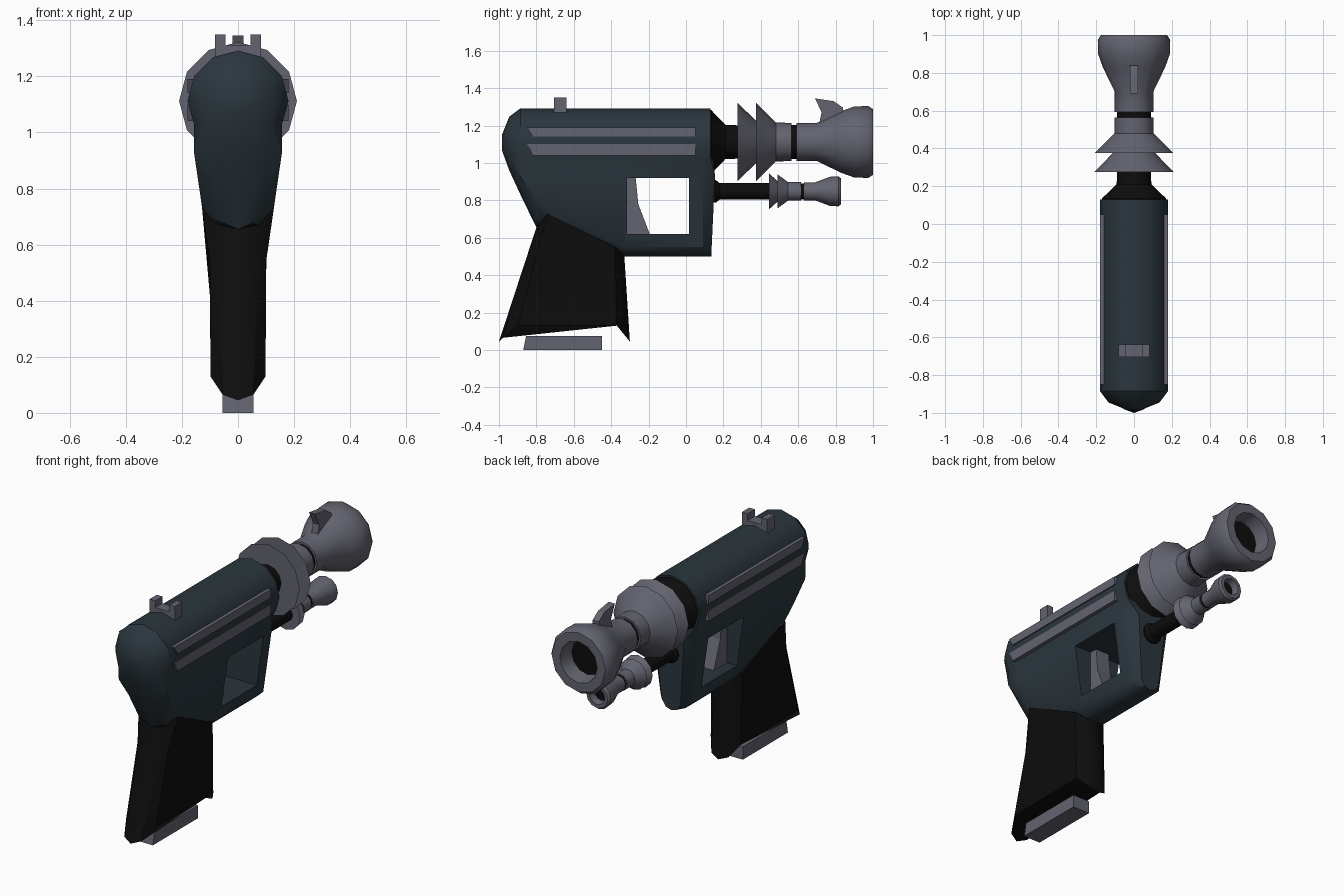
import bpy, bmesh, math
from mathutils import Vector

cube = bpy.data.objects.get("Cube")
if cube:
    bpy.data.objects.remove(cube, do_unlink=True)


def material(name, color):
    m = bpy.data.materials.new(name)
    m.use_nodes = True
    m.diffuse_color = (*color, 1)
    m.node_tree.nodes["Principled BSDF"].inputs["Base Color"].default_value = (*color, 1)
    return m


BLUE = material("dark slate blue", (0.024, 0.037, 0.047))
GREY = material("metal grey", (0.125, 0.125, 0.16))
BLACK = material("matte black", (0.004, 0.004, 0.004))


def finish(name, bm, mat, angle=None):
    bmesh.ops.recalc_face_normals(bm, faces=bm.faces)
    mesh = bpy.data.meshes.new(name)
    bm.to_mesh(mesh)
    bm.free()
    mesh.materials.append(mat)
    obj = bpy.data.objects.new(name, mesh)
    bpy.context.collection.objects.link(obj)
    if angle:
        smooth(obj, angle)
    return obj


def smooth(obj, angle):
    obj.data.shade_smooth()
    obj.data.set_sharp_from_angle(angle=math.radians(angle))


def loft(name, rings, mat, angle=None, caps=True):
    """Skin a list of closed rings that share a point count."""
    bm = bmesh.new()
    loops = [[bm.verts.new(p) for p in ring] for ring in rings]
    n = len(loops[0])
    for a, b in zip(loops, loops[1:]):
        for i in range(n):
            j = (i + 1) % n
            bm.faces.new((a[i], a[j], b[j], b[i]))
    if caps:
        bm.faces.new(loops[0])
        bm.faces.new(loops[-1])
    return finish(name, bm, mat, angle)


def mirror_ring(half):
    """Close a half ring whose first and last points lie on x = 0."""
    return half + [(-x, y, z) for x, y, z in reversed(half[1:-1])]


def lathe(name, z, profile, mat):
    """Twelve-sided turning along y from (y, radius) pairs."""
    steps = [k * math.tau / 12 for k in range(12)]
    rings = [[(r * math.cos(a), y, z + r * math.sin(a)) for a in steps]
             for y, r in profile]
    return loft(name, rings, mat, 35)


def slab(name, outline, x0, x1, mat):
    """Side outline of (y, z) points extruded between two x values."""
    return loft(name, [[(x, y, z) for y, z in outline] for x in (x0, x1)], mat)


def box(name, x0, x1, y0, y1, z0, z1, mat):
    return slab(name, [(y0, z0), (y1, z0), (y1, z1), (y0, z1)], x0, x1, mat)


# Body: round top, sides tapering down, rounded underside
AXIS, RADIUS = 1.112, 0.18


def section(y, side_z, low_z, s=1.0):
    half = [(RADIUS * s * math.cos(math.radians(a)), y,
             AXIS + RADIUS * s * math.sin(math.radians(a))) for a in (90, 60, 30, 0)]
    half[0] = (0, y, half[0][2])
    for z in (1.03, 0.93):
        half.append((0.157 * s, y, max(z, side_z)))
    w = min(0.157, 0.1 + (side_z - 0.54) * 0.146) * s
    half += [(w, y, side_z), (w * 0.6, y, low_z + (side_z - low_z) * 0.25), (0, y, low_z)]
    return mirror_ring(half)


stations = [(-0.985, 1.09, 1.07, 0.2), (-0.945, 1.035, 0.96, 0.75),
            (-0.885, 0.925, 0.83), (-0.8, 0.8, 0.655), (-0.74, 0.73, 0.64),
            (-0.33, 0.55, 0.5), (0.09, 0.55, 0.5)]
rings = [section(*s) for s in stations]
nose = []
for x, y, z in section(0.13, 0.55, 0.5):
    low = z < 1.0
    nose.append((x * (0.6 if low else 1), 0.135 + 0.02 * min(1, (z - 0.5) / 0.43) if low else 0.13, z))
rings.append(nose)
body = loft("body", rings, BLUE)

# Trigger opening
cutter = box("opening_cutter", -0.4, 0.4, -0.315, 0.015, 0.62, 0.92, BLUE)
cutter.hide_render = True
mod = body.modifiers.new("opening", "BOOLEAN")
mod.operation, mod.solver, mod.object = "DIFFERENCE", "EXACT", cutter
bpy.context.view_layer.objects.active = body
bpy.ops.object.modifier_apply(modifier="opening")
bpy.data.objects.remove(cutter, do_unlink=True)
smooth(body, 35)

slab("trigger", [(-0.33, 0.93), (-0.27, 0.93), (-0.255, 0.78), (-0.19, 0.61), (-0.33, 0.61)],
     -0.045, 0.045, GREY)

# Grip: rounded front, back and base, with a sloping top seam
top = [(0, -0.8, 0.655), (0.075, -0.785, 0.672), (0.128, -0.74, 0.73),
       (0.101, -0.38, 0.55), (0.06, -0.345, 0.515), (0, -0.33, 0.505)]
base = [(0, -1.0, 0.045), (0.055, -0.98, 0.065), (0.098, -0.9, 0.13),
        (0.098, -0.37, 0.13), (0.055, -0.315, 0.065), (0, -0.3, 0.045)]
middle = []
for p, q in zip(base, top):
    m = Vector(p).lerp(Vector(q), 0.68)
    middle.append((min(m.x, 0.1), m.y, m.z))
loft("grip", [mirror_ring(r) for r in (base, middle, top)], BLACK, 35)
slab("grip_base_plate", [(-0.87, 0), (-0.45, 0), (-0.45, 0.075), (-0.855, 0.075)],
     -0.055, 0.055, GREY)

# Side stripes with slanted rear ends
for side, label in ((1, "left"), (-1, "right")):
    for z0, z1, row in ((1.14, 1.19, "upper"), (1.04, 1.1, "lower")):
        slab(f"{label}_{row}_stripe",
             [(-0.82, z0), (0.05, z0), (0.05, z1), (-0.85, z1)],
             side * 0.13, side * 0.18, GREY)

# Sights
box("rear_sight_base", -0.082, 0.082, -0.705, -0.638, 1.25, 1.31, GREY)
for side, label in ((1, "left"), (-1, "right")):
    box(f"{label}_rear_sight_post", side * 0.045, side * 0.082, -0.705, -0.638, 1.26, 1.35, GREY)
slab("front_sight", [(0.69, 1.345), (0.79, 1.33), (0.84, 1.295), (0.84, 1.2),
                     (0.71, 1.2), (0.725, 1.27)], -0.02, 0.02, GREY)

# Main barrel
lathe("barrel_collar", AXIS, [(0.12, 0.17), (0.135, 0.17), (0.21, 0.092), (0.3, 0.088)], BLACK)
lathe("rear_fin_cone", AXIS, [(0.275, 0.08), (0.275, 0.21), (0.38, 0.108)], GREY)
lathe("front_fin_cone", AXIS, [(0.375, 0.09), (0.375, 0.21), (0.48, 0.104),
                               (0.565, 0.102)], GREY)
lathe("barrel_gap", AXIS, [(0.55, 0.09), (0.61, 0.09)], BLACK)
lathe("muzzle_bell", AXIS, [(0.592, 0.102), (0.7, 0.102), (0.83, 0.165), (0.9, 0.19),
                            (0.975, 0.192), (1.0, 0.175), (1.0, 0.122), (0.91, 0.105)], GREY)
lathe("muzzle_bore", AXIS, [(0.9, 0.104), (0.915, 0.104)], BLACK)

# Lower barrel
LOW = 0.848
lathe("lower_barrel_collar", LOW, [(0.1, 0.06), (0.16, 0.06), (0.18, 0.044), (0.46, 0.044)], BLACK)
lathe("lower_rear_fin_cone", LOW, [(0.445, 0.04), (0.445, 0.095), (0.495, 0.05)], GREY)
lathe("lower_front_fin_cone", LOW, [(0.49, 0.04), (0.49, 0.09), (0.545, 0.05),
                                    (0.615, 0.05)], GREY)
lathe("lower_barrel_gap", LOW, [(0.6, 0.043), (0.65, 0.043)], BLACK)
lathe("lower_muzzle_bell", LOW, [(0.632, 0.048), (0.69, 0.048), (0.77, 0.078), (0.815, 0.08),
                                 (0.828, 0.07), (0.828, 0.05), (0.785, 0.042)], GREY)
lathe("lower_muzzle_bore", LOW, [(0.78, 0.041), (0.788, 0.041)], BLACK)
